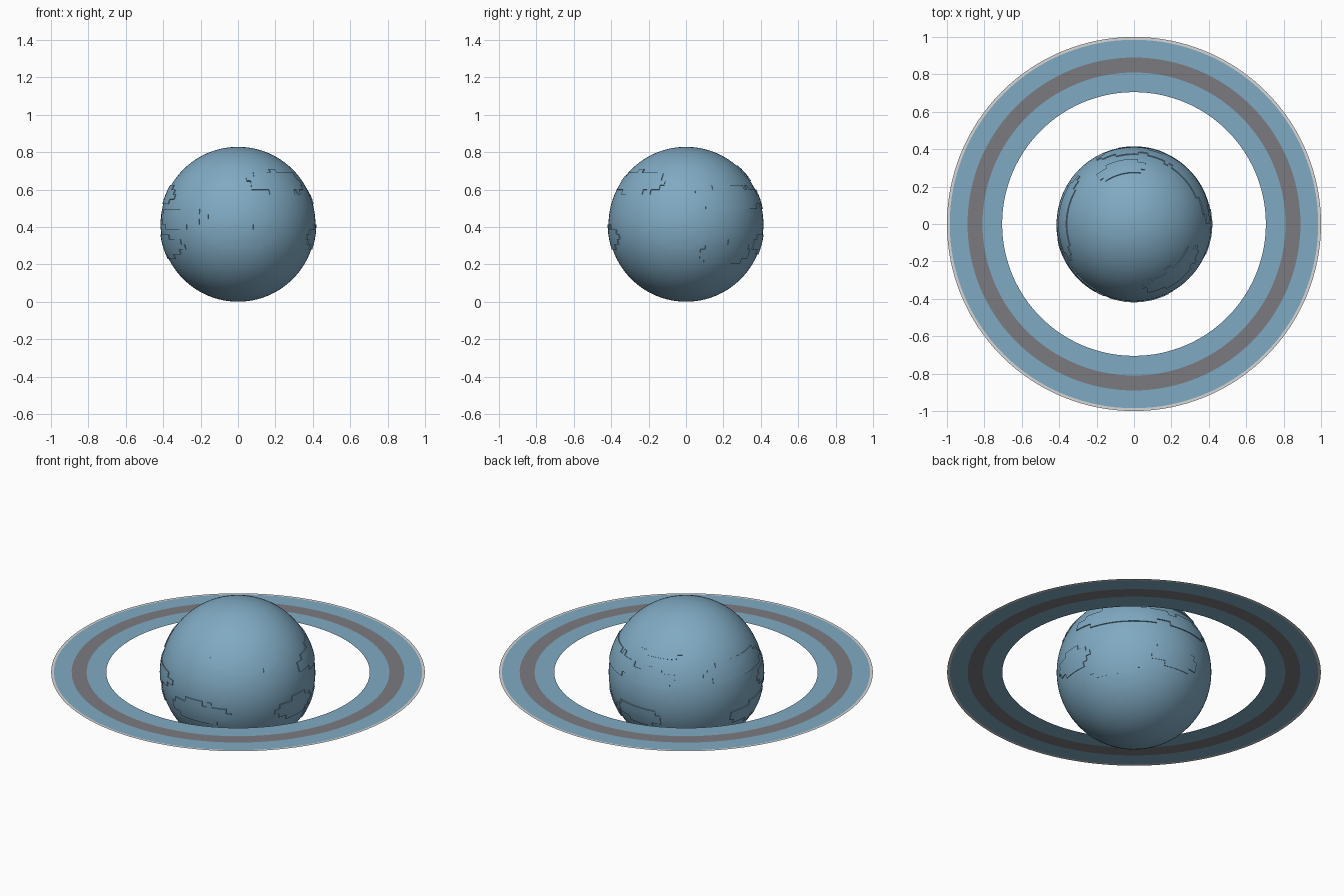
import bpy, bmesh, math, random
from mathutils import Vector

if "Cube" in bpy.data.objects:
    bpy.data.objects.remove(bpy.data.objects["Cube"])

random.seed(4)
R, CZ = 0.414, 0.415


def material(name, r, g, b):
    m = bpy.data.materials.new(name)
    lin = [((c / 255 + 0.055) / 1.055) ** 2.4 for c in (r, g, b)]
    m.diffuse_color = (*lin, 1)
    m.use_nodes = True
    m.node_tree.nodes["Principled BSDF"].inputs["Base Color"].default_value = m.diffuse_color
    return m


BLUE = material("soft blue", 128, 170, 195)
GREY = material("warm grey", 122, 122, 128)
PALE = material("pale grey", 215, 215, 215)


def make_object(name, bm, mats, z):
    mesh = bpy.data.meshes.new(name)
    bm.to_mesh(mesh)
    bm.free()
    for m in mats:
        mesh.materials.append(m)
    ob = bpy.data.objects.new(name, mesh)
    ob.location.z = z
    bpy.context.collection.objects.link(ob)
    return ob


def sphere(radius):
    bm = bmesh.new()
    bmesh.ops.create_uvsphere(bm, u_segments=96, v_segments=48, radius=radius)
    for f in bm.faces:
        f.smooth = True
    return bm


# planet body
make_object("planet", sphere(R), [BLUE], CZ)

# raised land patches: centre longitude, half width, centre latitude, half height
PATCHES = [(-50, 32, 33, 10), (-87, 27, -10, 9), (-142, 28, 5, 8), (-168, 32, -17, 8),
           (42, 42, 20, 9), (-5, 20, -10, 9), (35, 26, -22, 9), (85, 22, -14, 8),
           (102, 25, 42, 8), (173, 36, 22, 8), (95, 24, 18, 7)]


def on_land(p):
    lon = math.degrees(math.atan2(p.y, p.x))
    lat = math.degrees(math.asin(max(-1, min(1, p.z / p.length))))
    rough = random.uniform(0.85, 1.1)
    for lo, w, la, h in PATCHES:
        d = (lon - lo + 180) % 360 - 180
        if (d / w) ** 2 + ((lat - la) / h) ** 2 < rough:
            return True
    return False


bm = sphere(R)
sea = [f for f in bm.faces if not on_land(f.calc_center_median())]
bmesh.ops.delete(bm, geom=sea, context='FACES')
# lift the patches and close their rims
top = bmesh.ops.extrude_face_region(bm, geom=bm.faces[:], use_keep_orig=True)["geom"]
for v in top:
    if isinstance(v, bmesh.types.BMVert):
        v.co *= (R + 0.005) / R
bmesh.ops.recalc_face_normals(bm, faces=bm.faces[:])
land = make_object("land_patches", bm, [BLUE], CZ)
bpy.context.view_layer.objects.active = land
land.select_set(True)
bpy.ops.object.shade_smooth_by_angle(angle=math.radians(30))

# flat ring with coloured bands
RADII = [0.705, 0.81, 0.89, 0.985, 1.0]
BANDS = [0, 1, 0, 2]
N = 128
bm = bmesh.new()
loops = [[bm.verts.new((r * math.cos(2 * math.pi * i / N), r * math.sin(2 * math.pi * i / N), 0))
          for i in range(N)] for r in RADII]
for a, b, mat in zip(loops, loops[1:], BANDS):
    for i in range(N):
        j = (i + 1) % N
        bm.faces.new((a[i], b[i], b[j], a[j])).material_index = mat
make_object("ring", bm, [BLUE, GREY, PALE], CZ)
